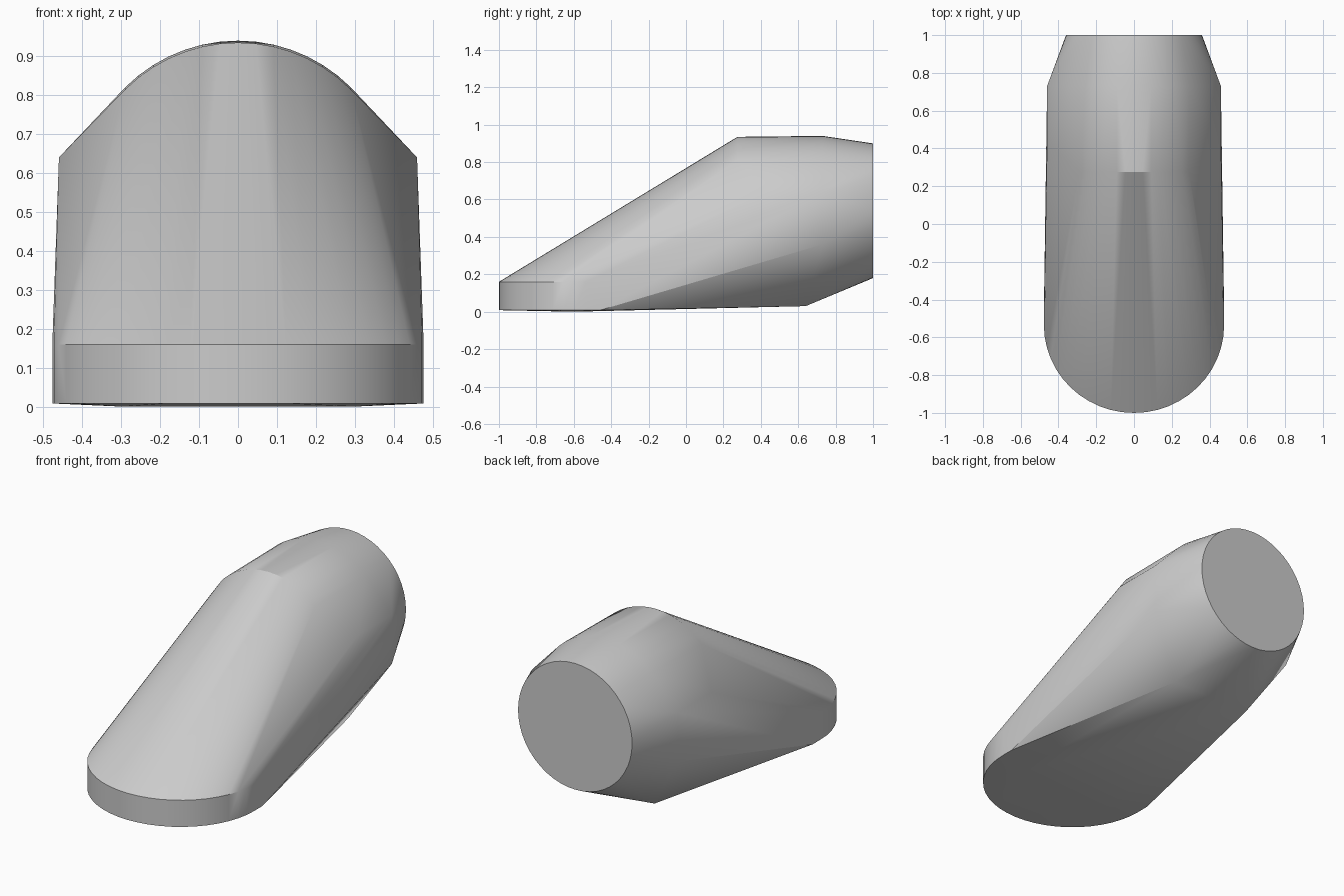
import bpy
import bmesh
from math import sin, cos, pi, radians

if "Cube" in bpy.data.objects:
    bpy.data.objects.remove(bpy.data.objects["Cube"])

grey = bpy.data.materials.new("plain grey")
grey.use_nodes = True
grey.diffuse_color = (0.6, 0.6, 0.6, 1)
grey.node_tree.nodes["Principled BSDF"].inputs["Base Color"].default_value = (0.6, 0.6, 0.6, 1)


def arc(start, end, steps):
    """Angles in radians, evenly spread from start to end in degrees."""
    return [radians(start + (end - start) * i / steps) for i in range(steps + 1)]


points = []

# Round toe: a low upright wall
for a in arc(180, 360, 24):
    x, y = 0.477 * cos(a), -0.535 + 0.465 * sin(a)
    points += [(x, y, 0.008), (x, y, 0.16)]

# Crown: two matching arches, front and rear
for a in arc(45, 135, 14):
    x, z = 0.41 * cos(a), 0.53 + 0.41 * sin(a)
    points += [(x, 0.275, z - 0.005), (x, 0.73, z)]

# Side shoulders, lower side corners and sole corners
for s in (-1, 1):
    points += [(s * 0.46, 0.43, 0.64), (s * 0.46, 0.73, 0.64),
               (s * 0.46, 0.73, 0.36), (s * 0.477, -0.46, 0.008),
               (s * 0.25, 0.64, 0.03), (s * 0.3, -0.6, 0)]

# Round flat rear end
for a in arc(0, 360, 48)[:-1]:
    points.append((0.36 * cos(a), 1, 0.54 + 0.36 * sin(a)))

# Wrap the sections in one tight skin
bm = bmesh.new()
for p in points:
    bm.verts.new(p)
hull = bmesh.ops.convex_hull(bm, input=bm.verts)
inside = {g for g in hull["geom_interior"] + hull["geom_unused"] if isinstance(g, bmesh.types.BMVert)}
bmesh.ops.delete(bm, geom=list(inside), context='VERTS')
bmesh.ops.dissolve_limit(bm, angle_limit=radians(0.5), verts=bm.verts, edges=bm.edges)
bmesh.ops.recalc_face_normals(bm, faces=bm.faces)
mesh = bpy.data.meshes.new("tapered_shell")
bm.to_mesh(mesh)
bm.free()
mesh.materials.append(grey)

shell = bpy.data.objects.new("tapered_shell", mesh)
bpy.context.collection.objects.link(shell)
bpy.ops.object.select_all(action='DESELECT')
shell.select_set(True)
bpy.context.view_layer.objects.active = shell
bpy.ops.object.shade_smooth_by_angle(angle=radians(30))
